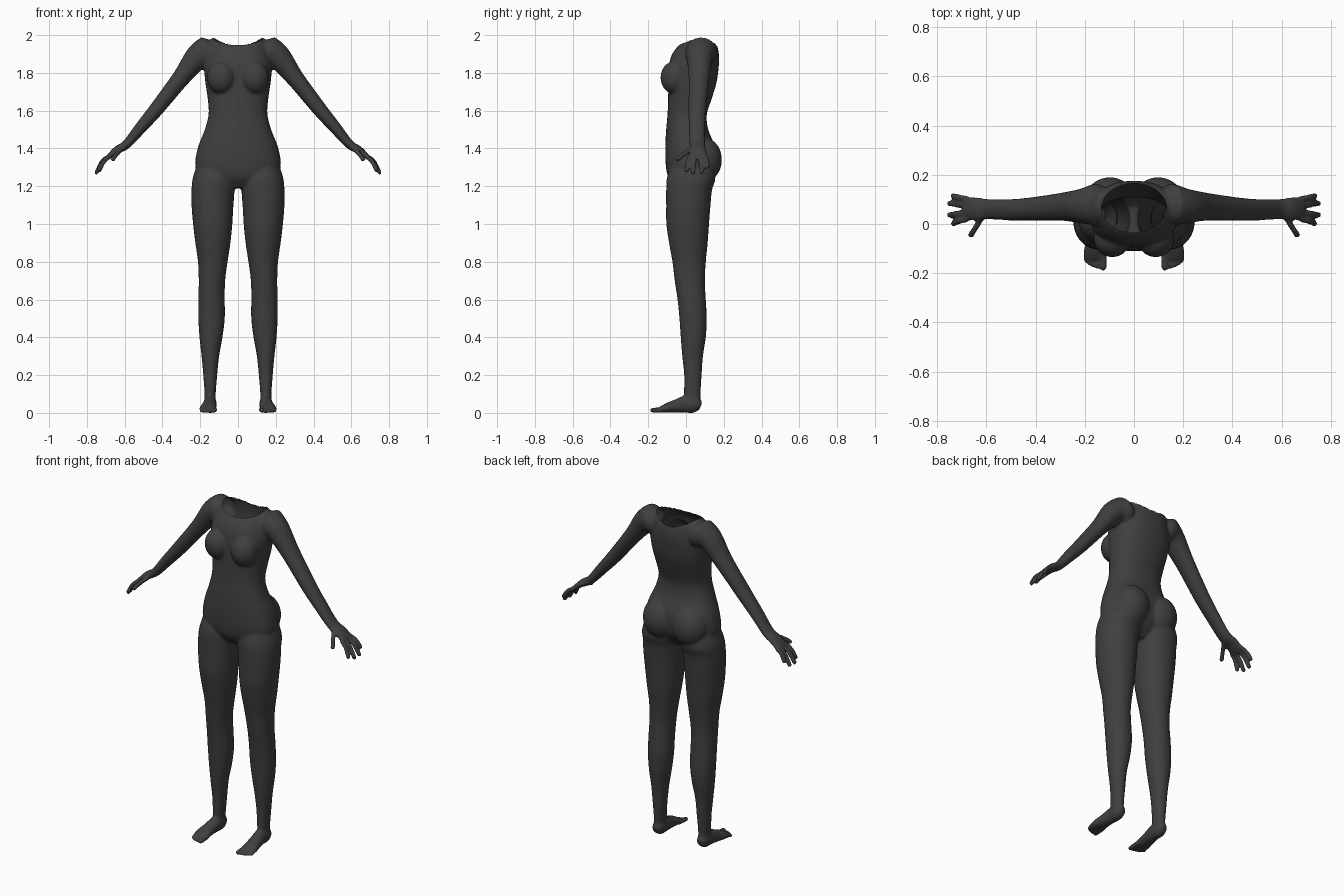
import bpy, bmesh, math
from mathutils import Vector, Matrix

cube = bpy.data.objects.get("Cube")
if cube:
    bpy.data.objects.remove(cube, do_unlink=True)

X, Y, Z = Vector((1, 0, 0)), Vector((0, 1, 0)), Vector((0, 0, 1))
SIDES = 32
bm = bmesh.new()


def smooth_rows(rows, steps=5):
    """Pass a Catmull-Rom curve through rows of numbers."""
    out = []
    for i in range(len(rows) - 1):
        a, b, c, d = (rows[min(max(j, 0), len(rows) - 1)] for j in range(i - 1, i + 3))
        for k in range(steps):
            t = k / steps
            out.append([q + t / 2 * (r - p + t * (2 * p - 5 * q + 4 * r - s + t * (3 * (q - r) + s - p)))
                        for p, q, r, s in zip(a, b, c, d)])
    return out + [list(rows[-1])]


def loft(rows, side, along=None, power=2.0, mirror=1):
    """Rows are x, y, z, radius across, radius along the side axis."""
    rows = smooth_rows(rows)
    centres = [Vector(r[:3]) for r in rows]
    rings = []
    for i, row in enumerate(rows):
        t = along or centres[min(i + 1, len(rows) - 1)] - centres[max(i - 1, 0)]
        across = side.cross(t).normalized()
        ring = []
        for k in range(SIDES):
            a = math.tau * k / SIDES
            c, s = math.cos(a), math.sin(a)
            p = centres[i] + across * row[3] * math.copysign(abs(c) ** (2 / power), c)
            p += side * row[4] * math.copysign(abs(s) ** (2 / power), s)
            p.x *= mirror
            ring.append(bm.verts.new(p))
        rings.append(ring)
    for low, high in zip(rings, rings[1:]):
        for k in range(SIDES):
            n = (k + 1) % SIDES
            bm.faces.new((low[k], low[n], high[n], high[k]))
    bm.faces.new(rings[0])
    bm.faces.new(rings[-1])


def ball(centre, radii):
    bmesh.ops.create_uvsphere(bm, u_segments=32, v_segments=20, radius=1,
                              matrix=Matrix.Translation(centre) @ Matrix.Diagonal((*radii, 1)))


def digit(points, radius, mirror):
    """A finger or toe with a rounded tip."""
    pts = [Vector(p) for p in points]
    loft([(*p, radius, radius) for p in pts], X if abs(pts[-1].y - pts[0].y) > .04 else Y, mirror=mirror)
    tip = pts[-1].copy()
    tip.x *= mirror
    ball(tip, (radius,) * 3)


def upright(rows, power, mirror=1):
    """Rows are height, inner x, outer x, front y, back y."""
    loft([((i + o) / 2, (f + b) / 2, z, (o - i) / 2, (b - f) / 2) for z, i, o, f, b in rows],
         Y, Z, power, mirror)


# Torso: height, half width, front, back
torso = [
    (1.19, .06, -.05, .07), (1.24, .17, -.09, .12), (1.3, .225, -.106, .15), (1.4, .214, -.11, .155),
    (1.5, .176, -.105, .118), (1.58, .156, -.098, .11), (1.66, .16, -.095, .135), (1.75, .173, -.093, .162),
    (1.84, .18, -.09, .174), (1.9, .165, -.073, .174), (1.95, .155, -.035, .163), (1.98, .14, .005, .14),
    (1.995, .12, .035, .11)]
upright([(z, -w, w, f, b) for z, w, f, b in torso], 2.3)

leg = [
    (1.36, .04, .2, -.06, .12), (1.25, .014, .238, -.1, .155), (1.18, .018, .246, -.105, .138),
    (1.1, .024, .246, -.105, .13), (1, .03, .238, -.104, .122), (.9, .04, .226, -.09, .115),
    (.8, .055, .212, -.072, .105), (.7, .068, .208, -.06, .1), (.6, .07, .21, -.045, .105),
    (.5, .07, .21, -.035, .11), (.4, .082, .204, -.028, .105), (.3, .1, .193, -.02, .09),
    (.2, .11, .184, -.01, .083), (.1, .118, .177, -.01, .077), (.04, .118, .178, 0, .075)]

# Arm from shoulder to knuckles: centre, thickness, depth
arm = [
    (.12, .08, 1.935, .05, .06), (.155, .08, 1.912, .086, .084), (.215, .073, 1.882, .068, .07),
    (.3, .07, 1.775, .048, .056), (.43, .06, 1.61, .039, .047), (.515, .058, 1.51, .032, .043),
    (.59, .06, 1.422, .024, .042), (.64, .062, 1.392, .021, .047), (.685, .062, 1.355, .014, .05)]

# Foot from heel to ball
foot = [
    (.148, .078, .035, .022, .02), (.148, .05, .044, .044, .034), (.148, 0, .046, .046, .035),
    (.153, -.05, .036, .036, .038), (.158, -.1, .026, .026, .045), (.159, -.14, .016, .014, .045)]

# Finger: base depth, then tip
fingers = [(.02, (.733, .002, 1.285)), (.047, (.749, .037, 1.272)),
           (.076, (.749, .084, 1.274)), (.102, (.735, .115, 1.303))]

# Toe: x, tip y, radius
toes = [(.125, -.177, .014), (.149, -.174, .01), (.166, -.168, .01), (.182, -.16, .009), (.196, -.148, .009)]

for m in (1, -1):
    upright(leg, 2.1, m)
    loft(arm, Y, mirror=m)
    loft(foot, X, mirror=m)
    ball((m * .088, -.058, 1.775), (.076, .077, .088))   # bust
    ball((m * .098, .09, 1.34), (.105, .1, .12))         # seat
    for y, tip in fingers:
        base = Vector((.675, y, 1.363))
        middle = base.lerp(Vector(tip), .5) + Vector((.007, 0, .006))
        digit((base, middle, tip), .0125, m)
    digit(((.605, .045, 1.405), (.642, -.012, 1.37), (.662, -.043, 1.343)), .0135, m)
    for x, y, r in toes:
        digit(((x, -.11, r + .005), (x, y, r)), r, m)

bmesh.ops.recalc_face_normals(bm, faces=bm.faces)
source = bpy.data.meshes.new("body_parts")
bm.to_mesh(source)
bm.free()
body = bpy.data.objects.new("body", source)
bpy.context.collection.objects.link(body)

# Fuse the parts into one smooth skin
fuse = body.modifiers.new("fuse", 'REMESH')
fuse.mode = 'VOXEL'
fuse.voxel_size = .0075
relax = body.modifiers.new("relax", 'SMOOTH')
relax.factor = .5
relax.iterations = 5
skin = bpy.data.meshes.new_from_object(body.evaluated_get(bpy.context.evaluated_depsgraph_get()))
body.modifiers.clear()
body.data = skin
skin.name = "body"
bpy.data.meshes.remove(source)

# Open the neckline with a clean oval rim
centre, radii = Vector((0, .065)), Vector((.132, .1))


def oval(v):
    return math.hypot((v.co.x - centre.x) / radii.x, (v.co.y - centre.y) / radii.y)


bm = bmesh.new()
bm.from_mesh(skin)
bmesh.ops.delete(bm, geom=[v for v in bm.verts if v.co.z > 1.88 and oval(v) < 1], context='VERTS')
for v in bm.verts:
    if v.is_boundary:
        k = 1 / oval(v)
        v.co.x = centre.x + (v.co.x - centre.x) * k
        v.co.y = centre.y + (v.co.y - centre.y) * k
bm.to_mesh(skin)
bm.free()

grey = bpy.data.materials.new("dark grey")
grey.use_nodes = True
colour = (.05, .05, .05, 1)
grey.diffuse_color = colour
grey.node_tree.nodes["Principled BSDF"].inputs["Base Color"].default_value = colour
skin.materials.clear()
skin.materials.append(grey)
skin.polygons.foreach_set("use_smooth", [True] * len(skin.polygons))
skin.update()
